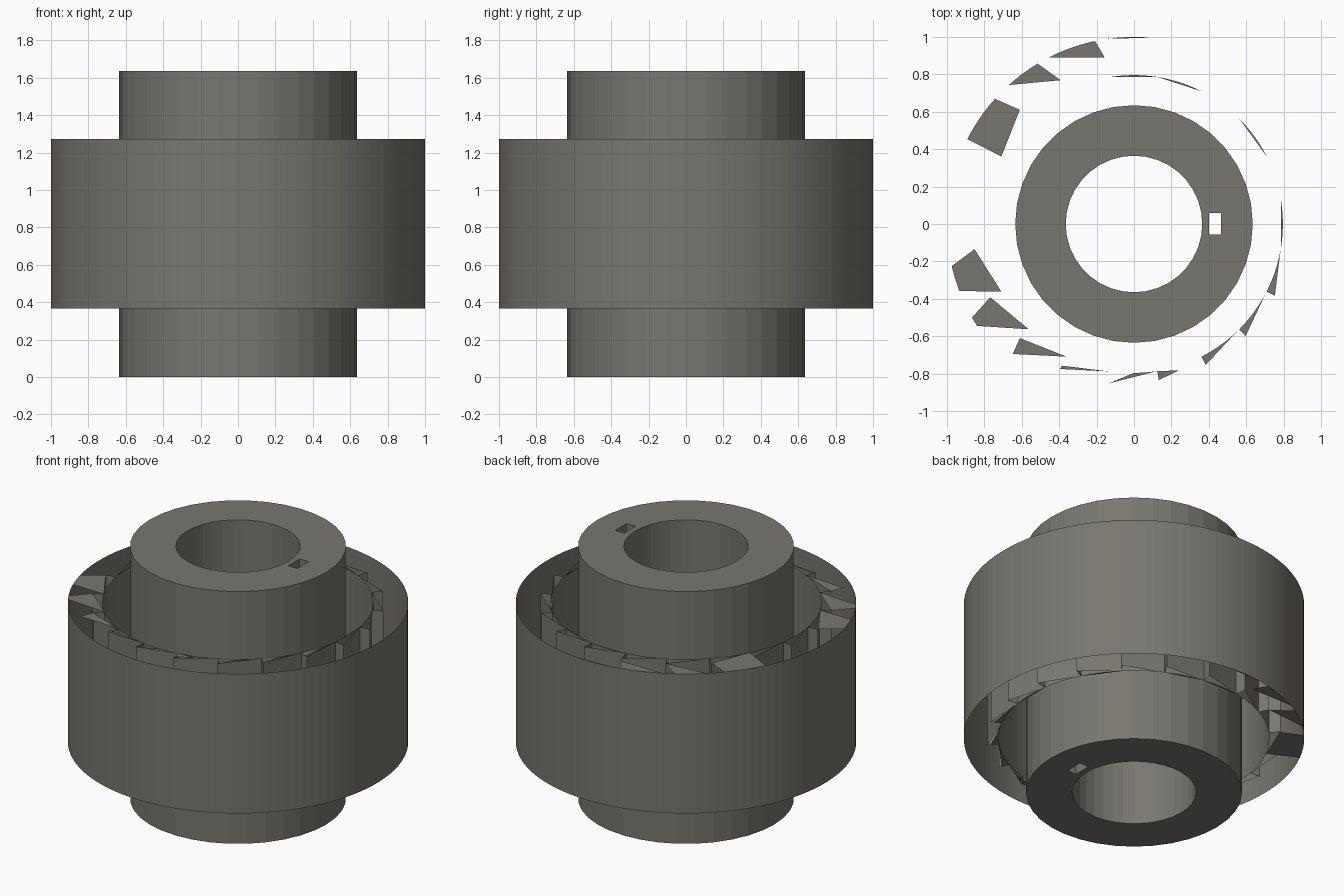
import bpy, bmesh, math

cube = bpy.data.objects.get("Cube")
if cube:
    bpy.data.objects.remove(cube, do_unlink=True)

metal = bpy.data.materials.new("warm_grey_metal")
metal.use_nodes = True
colour = (0.19, 0.183, 0.16, 1)
metal.diffuse_color = colour
metal.node_tree.nodes["Principled BSDF"].inputs["Base Color"].default_value = colour

HEIGHT = 1.635
LOW, HIGH = 0.367, 1.272       # ratchet ring bottom and top
TIP, ROOT = 0.796, 0.863       # ratchet tooth radii
TEETH = 20
STEP = 360 / TEETH


def polar(r, deg):
    a = math.radians(deg)
    return (r * math.cos(a), r * math.sin(a))


def circle(r, count):
    return [polar(r, 360 * i / count) for i in range(count)]


def add_wall(bm, loop, z0, z1):
    """Vertical wall along a closed outline; returns its bottom and top edges."""
    rows = [[bm.verts.new((x, y, z)) for x, y in loop] for z in (z0, z1)]
    n = len(loop)
    for i in range(n):
        j = (i + 1) % n
        bm.faces.new((rows[0][i], rows[0][j], rows[1][j], rows[1][i]))
    return [[bm.edges.get((row[i], row[(i + 1) % n])) for i in range(n)] for row in rows]


def finish(bm, name):
    mesh = bpy.data.meshes.new(name)
    bm.to_mesh(mesh)
    bm.free()
    mesh.materials.append(metal)
    obj = bpy.data.objects.new(name, mesh)
    bpy.context.collection.objects.link(obj)
    return obj


def open_wall(name, loop):
    bm = bmesh.new()
    add_wall(bm, loop, LOW, HIGH)
    finish(bm, name)


# Hub: thick tube with a small rectangular slot through it
slot = [(0.4, -0.055), (0.465, -0.055), (0.465, 0.06), (0.4, 0.06)]
bm = bmesh.new()
bottom, top = [], []
for loop in (circle(0.635, 36), circle(0.365, 36), slot):
    low_edges, high_edges = add_wall(bm, loop, 0, HEIGHT)
    bottom += low_edges
    top += high_edges
for edges, z in ((bottom, -1), (top, 1)):
    bmesh.ops.triangle_fill(bm, edges=edges, use_beauty=True, normal=(0, 0, z))
bmesh.ops.recalc_face_normals(bm, faces=bm.faces)
finish(bm, "hub")

# Ring walls: outer shell, inner sleeve and saw-toothed ratchet track
open_wall("outer_shell", circle(1, 120))
open_wall("inner_sleeve", circle(TIP, 120))
track = []
for k in range(TEETH):
    a = STEP * (k + 0.5)
    track += [polar(TIP, a), polar(ROOT, a)]
open_wall("ratchet_track", track)

# Partial cap plates: corners as (radius, degrees)
plates = [
    [(1, 85), (1, 98)],
    [(0.904, 100), (1, 102), (1, 117)],
    [(ROOT, 117), (1, 121), (1, 132)],
    [(ROOT, 135), (1, 138), (1, 153), (TIP, 153)],
    [(ROOT, 189), (1, 193), (1, 201), (TIP, 207)],
    [(ROOT, 207), (1, 210), (1, 213), (TIP, 225)],
    [(ROOT, 225), (0.95, 227), (TIP, 243)],
    [(0.85, 243), (0.87, 243), (0.8, 260)],
    [(ROOT, 261), (TIP, 279), (TIP, 270)],
    [(TIP, 279), (0.845, 279), (0.819, 287)],
]
for a in (297, 315, 333):      # wedges inside tooth pockets
    plates.append([(0.845, a), (TIP, a + STEP - 1), (TIP, a)])
for a in (-9, 27, 63, 81):     # slivers along the sleeve
    plates.append([(TIP, a), (TIP, a + STEP)])


def outline(corners):
    """Follow an arc between neighbouring corners of equal radius."""
    points = []
    for i, (r, a) in enumerate(corners):
        points.append(polar(r, a))
        if i + 1 < len(corners) and corners[i + 1][0] == r:
            b = corners[i + 1][1]
            points += [polar(r, a + (b - a) * t / 6) for t in range(1, 6)]
    return points


for name, z, up in (("top_cap_plates", HIGH, True), ("bottom_cap_plates", LOW, False)):
    bm = bmesh.new()
    for corners in plates:
        face = bm.faces.new([bm.verts.new((x, y, z)) for x, y in outline(corners)])
        face.normal_update()
        if (face.normal.z > 0) != up:
            face.normal_flip()
    bmesh.ops.triangulate(bm, faces=bm.faces)
    finish(bm, name)
